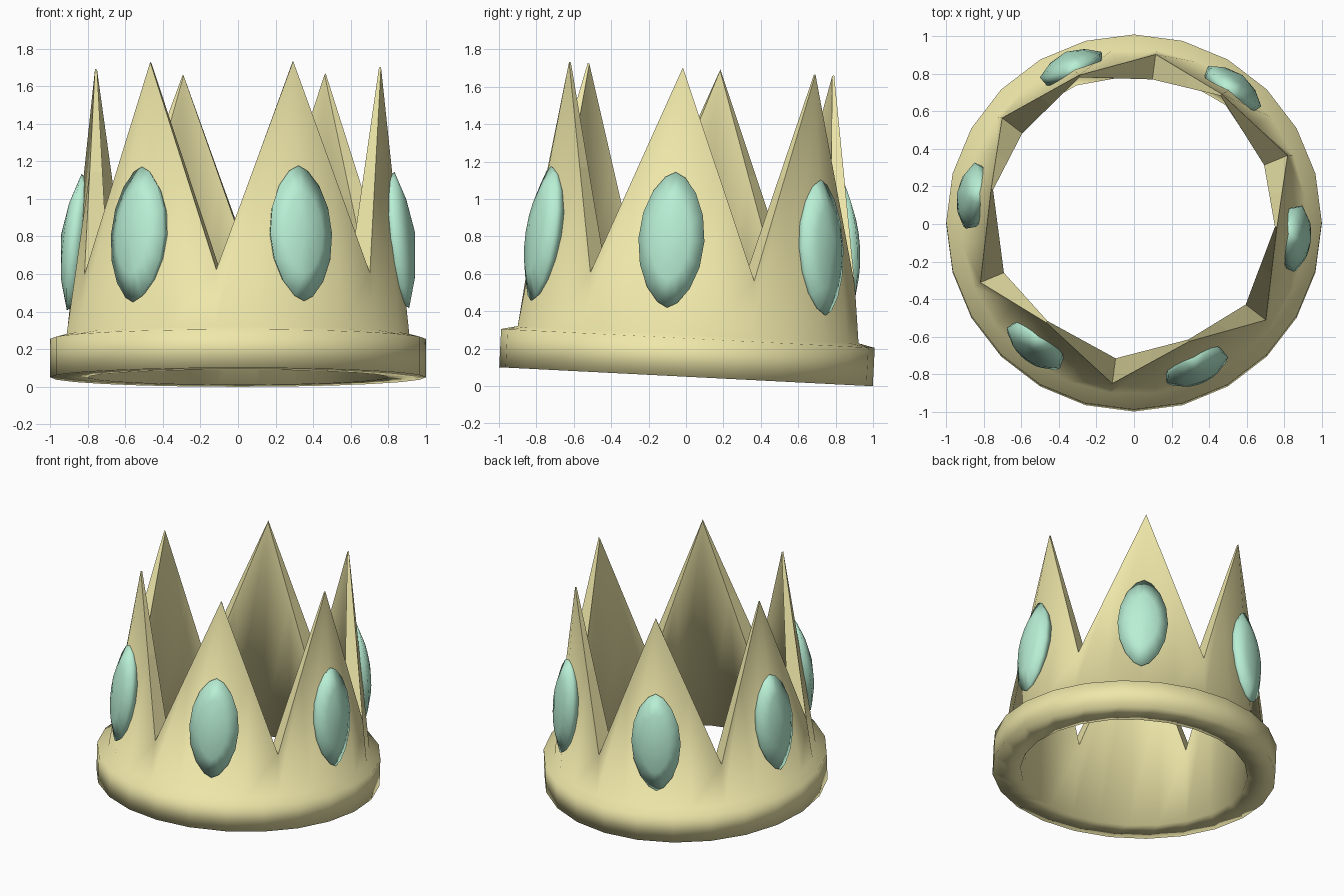
import bpy, bmesh, math
from mathutils import Matrix, Vector

if "Cube" in bpy.data.objects:
    bpy.data.objects.remove(bpy.data.objects["Cube"])

N = 24
TILT = Matrix.Translation((0, 0, 0.05)) @ Matrix.Rotation(math.radians(-2.9), 4, 'X')


def material(name, color):
    m = bpy.data.materials.new(name)
    m.diffuse_color = color
    m.use_nodes = True
    m.node_tree.nodes["Principled BSDF"].inputs["Base Color"].default_value = m.diffuse_color
    return m


def finish(bm, name, mat):
    bmesh.ops.recalc_face_normals(bm, faces=bm.faces[:])
    for f in bm.faces:
        f.smooth = True
    me = bpy.data.meshes.new(name)
    bm.to_mesh(me)
    bm.free()
    me.materials.append(mat)
    ob = bpy.data.objects.new(name, me)
    bpy.context.collection.objects.link(ob)
    ob.matrix_world = TILT
    return ob


def polar(r, deg, z):
    a = math.radians(deg)
    return Vector((r * math.cos(a), r * math.sin(a), z))


def bridge(bm, a, b):
    n = len(a)
    return [bm.faces.new((a[i], a[(i + 1) % n], b[(i + 1) % n], b[i])) for i in range(n)]


gold = material("gold", (0.86, 0.80, 0.40, 1))
jewel = material("green_jewel", (0.48, 0.86, 0.66, 1))

# Crown: base band flowing into a wall whose rim zigzags between 6 tips and 6 valleys
bm = bmesh.new()


def ring(r, z, phase):
    return [bm.verts.new(polar(r, 15 * i + phase, z)) for i in range(N)]


def zigzag(tip_r, tip_z, valley_r, valley_z):
    key = [polar(tip_r, 30 * i - 7.5, tip_z) if i % 2 == 0
           else polar(valley_r, 30 * i - 7.5, valley_z) for i in range(12)]
    pts = []
    for i, p in enumerate(key):
        pts += [p, (p + key[(i + 1) % 12]) / 2]
    return [bm.verts.new(p) for p in pts]


inner_low = ring(0.80, 0.0, -7.5)
outer_low = ring(1.0, 0.0, 0)
outer_high = ring(1.0, 0.205, 0)
wall_low = ring(0.92, 0.225, -7.5)
rim_out = zigzag(0.768, 1.65, 0.885, 0.53)
rim_in = zigzag(0.757, 1.645, 0.75, 0.54)
loops = [inner_low, outer_low, outer_high, wall_low, rim_out, rim_in]
for a, b in zip(loops, loops[1:] + loops[:1]):
    faces = bridge(bm, a, b)
    if a is rim_out:
        for f in faces:
            for e in f.edges:
                e.smooth = False
finish(bm, "crown_band_and_points", gold)

# Jewels: domed pointed ovals, one on the face of each point
# (outline scale, height above the wall)
LAYERS = [(0.9, -0.04), (1.0, 0.015), (0.6, 0.06)]
OUTLINE = 16
for k in range(6):
    bm = bmesh.new()
    place = (Matrix.Rotation(math.radians(60 * k - 7.5), 4, 'Z')
             @ Matrix.Translation((0.865, 0, 0.725))
             @ Matrix.Rotation(math.radians(-6.2), 4, 'Y'))
    rings = []
    for s, h in LAYERS:
        loop = []
        for i in range(OUTLINE):
            t = math.tau * i / OUTLINE
            c, sn = math.cos(t), math.sin(t)
            w = 0.178 * math.copysign(abs(c) ** 1.25, c)
            loop.append(bm.verts.new(place @ Vector((h, s * w, s * 0.365 * sn))))
        rings.append(loop)
    for a, b in zip(rings, rings[1:]):
        bridge(bm, a, b)
    bm.faces.new(rings[0])
    apex = bm.verts.new(place @ Vector((0.09, 0, 0.03)))
    for i in range(OUTLINE):
        bm.faces.new((rings[-1][i], rings[-1][(i + 1) % OUTLINE], apex))
    finish(bm, f"jewel_{k + 1}", jewel)
